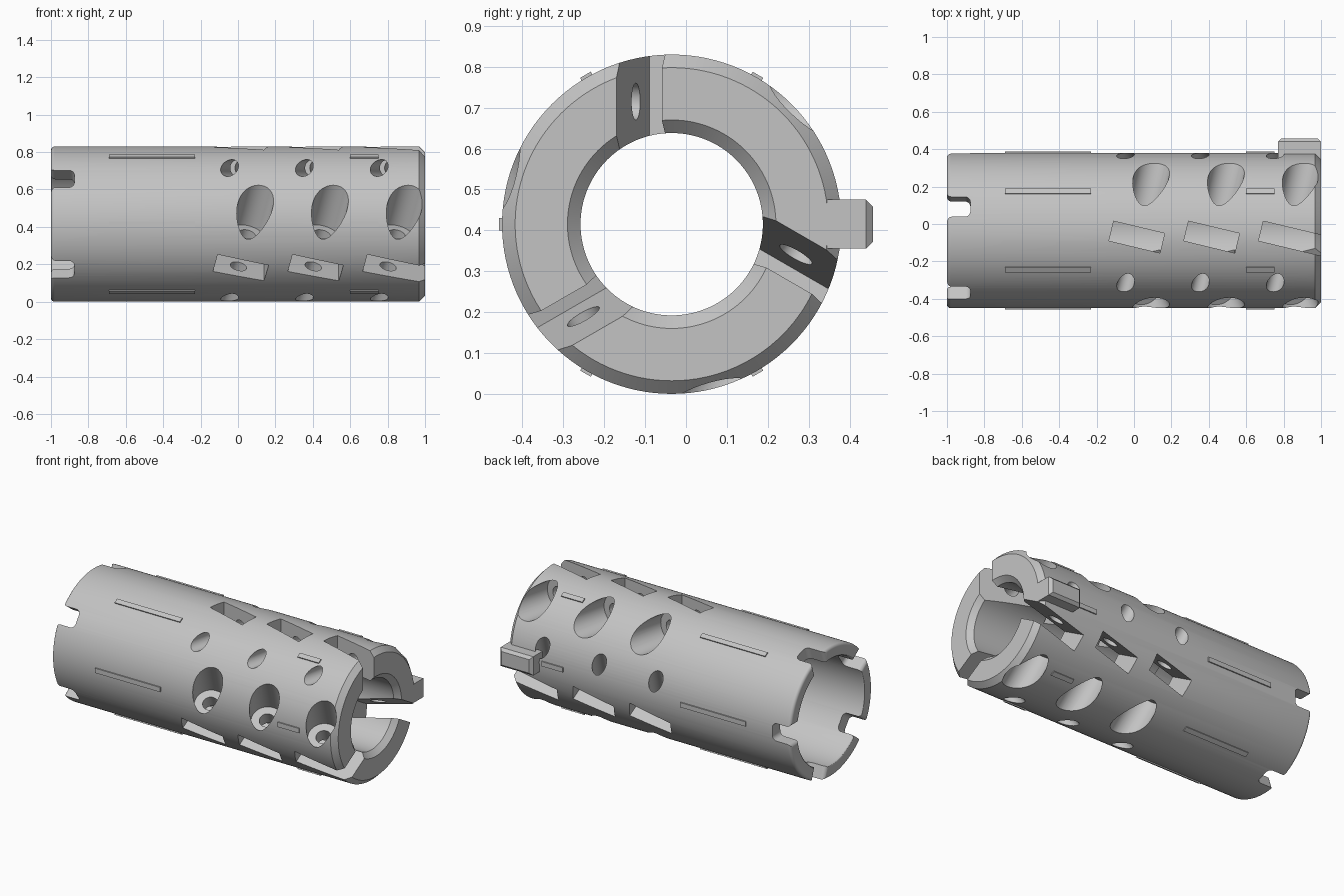
import bpy, bmesh
from math import radians, pi, cos, sin, tan
from mathutils import Matrix, Vector

AXIS = Vector((0, -0.035, 0.415))      # centre line of the sleeve
R, BORE, SOCKET = 0.415, 0.223, 0.335  # outer, bore and rear socket radii
TILT = radians(13.5)                   # slant of the pockets
PITCH = (0.015, 0.415, 0.815)          # pocket stations along x

old = bpy.data.objects.get("Cube")
if old:
    bpy.data.objects.remove(old)

steel = bpy.data.materials.new("grey steel")
steel.use_nodes = True
GREY = (0.55, 0.55, 0.55, 1)
steel.diffuse_color = GREY
steel.node_tree.nodes["Principled BSDF"].inputs["Base Color"].default_value = GREY


def spin_x(deg):
    return Matrix.Rotation(radians(deg), 4, 'X')


def make(name, bm):
    bmesh.ops.recalc_face_normals(bm, faces=bm.faces)
    me = bpy.data.meshes.new(name)
    bm.to_mesh(me)
    bm.free()
    me.materials.append(steel)
    ob = bpy.data.objects.new(name, me)
    ob.location = AXIS
    bpy.context.collection.objects.link(ob)
    return ob


def add_box(bm, lo, hi, mat):
    lo, hi = Vector(lo), Vector(hi)
    size = Matrix.Diagonal((hi - lo).to_4d())
    size[3][3] = 1
    return bmesh.ops.create_cube(bm, size=1, matrix=mat @ Matrix.Translation((lo + hi) / 2) @ size)


def add_rod(bm, radius, s0, s1, mat):
    # round rod along local y
    place = mat @ Matrix.Translation((0, (s0 + s1) / 2, 0)) @ Matrix.Rotation(pi / 2, 4, 'X')
    bmesh.ops.create_cone(bm, cap_ends=True, segments=40, radius1=radius, radius2=radius,
                          depth=s1 - s0, matrix=place)


def arc(cx, cy, r, a0, a1, n=6):
    steps = [radians(a0 + (a1 - a0) * i / n) for i in range(n + 1)]
    return [(cx + r * cos(a), cy + r * sin(a)) for a in steps]


# Sleeve: revolved profile of (x, radius)
profile = [(1, 0.255), (1, 0.383), (0.968, R)]
profile += arc(-0.98, R - 0.02, 0.02, 90, 180)
profile += arc(-0.988, SOCKET + 0.012, 0.012, 180, 270, 3)
profile += [(-0.3, SOCKET), (-0.3, BORE), (0.968, BORE)]
bm = bmesh.new()
SEG = 120
rings = [[bm.verts.new((x, r * cos(2 * pi * i / SEG), r * sin(2 * pi * i / SEG))) for x, r in profile]
         for i in range(SEG)]
for a, b in zip(rings, rings[1:] + rings[:1]):
    for j in range(len(profile)):
        k = (j + 1) % len(profile)
        bm.faces.new((a[j], a[k], b[k], b[j]))
sleeve = make("sleeve", bm)

# Cutters: slanted pockets, screw holes and screw head recesses
pockets, holes, recesses = bmesh.new(), bmesh.new(), bmesh.new()
for turn in (0, 120, 240):
    for x in PITCH:
        slant = spin_x(turn) @ Matrix.Translation((x, -0.035, 0)) @ Matrix.Rotation(-TILT, 4, 'Z')
        end = 0.4 if x == PITCH[-1] else 0.14
        add_box(pockets, (-0.14, -0.054, 0.12), (end, 0.054, 0.5), slant)
        bore = slant @ Matrix.Translation((0, 0, 0.3))
        add_rod(holes, 0.045, -0.38, 0.2, bore)
        add_rod(recesses, 0.093, 0.15, 0.46, bore)

# Cutter: drive notches with rounded floor and flared mouth
half, f, m = 0.056, 0.03, 0.025
side = [(-1.1, half + m), (-1, half + m)]
side += arc(-1 + m, half + m, m, 180, 270)[1:]
side += arc(-0.875 - f, half - f, f, 90, 0)
outline = side + [(x, -y) for x, y in reversed(side)]
notches = bmesh.new()
for i in range(5):
    m4 = spin_x(72 * i - 90)
    face = notches.faces.new([notches.verts.new(m4 @ Vector((x, y, 0.26))) for x, y in outline])
    top = bmesh.ops.extrude_face_region(notches, geom=[face])["geom"]
    bmesh.ops.translate(notches, verts=[v for v in top if isinstance(v, bmesh.types.BMVert)],
                        vec=m4.to_3x3() @ Vector((0, 0, 0.26)))

bpy.context.view_layer.objects.active = sleeve
sleeve.select_set(True)
for name, cut in (("pocket_cutter", pockets), ("hole_cutter", holes),
                  ("recess_cutter", recesses), ("notch_cutter", notches)):
    cutter = make(name, cut)
    cutter.hide_render = True
    mod = sleeve.modifiers.new(name, 'BOOLEAN')
    mod.operation, mod.solver, mod.object = 'DIFFERENCE', 'EXACT', cutter
    bpy.context.view_layer.update()
    bpy.ops.object.modifier_apply(modifier=name)
    bpy.data.objects.remove(cutter)
bpy.ops.object.shade_smooth_by_angle(angle=radians(30))

# Raised ribs: a long and a short one on each of six lines
for label, x0, x1 in (("long_ribs", -0.69, -0.23), ("short_ribs", 0.6, 0.75)):
    bm = bmesh.new()
    for i in range(6):
        add_box(bm, (x0, -0.015, 0.4), (x1, 0.015, 0.422), spin_x(60 * i + 30))
    make(label, bm)

# Locating tab on the back, with chamfered outer edges
bm = bmesh.new()
add_box(bm, (0.77, 0.38, -0.06), (1, 0.492, 0.06), Matrix())
outer = [e for e in bm.edges if all(v.co.y > 0.45 for v in e.verts)]
bmesh.ops.bevel(bm, geom=outer, offset=0.017, segments=1, affect='EDGES')
make("locating_tab", bm)
